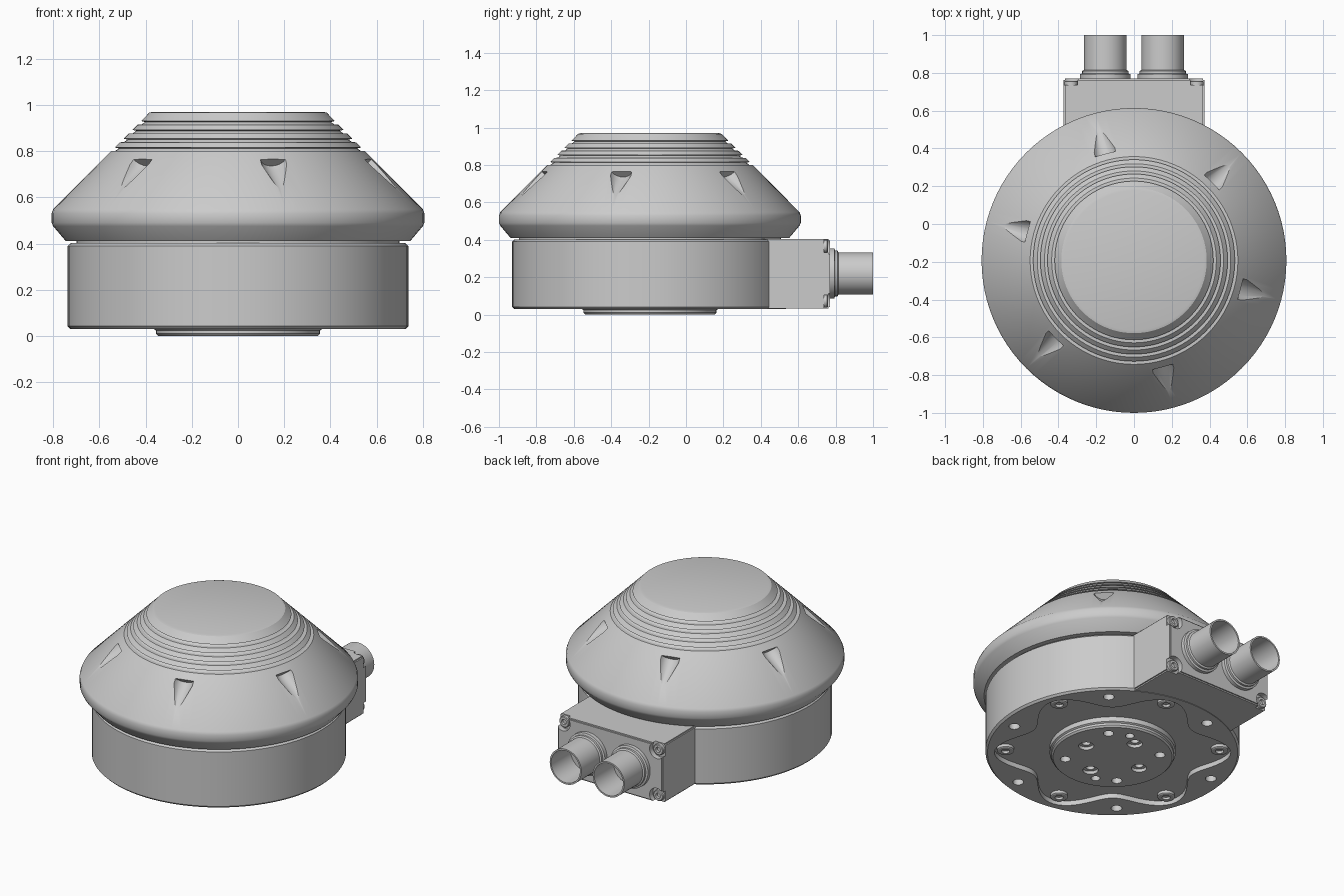
import bpy, bmesh
from math import sin, cos, pi, radians
from mathutils import Vector

if "Cube" in bpy.data.objects:
    bpy.data.objects.remove(bpy.data.objects["Cube"])

CY = -0.193  # axis of the round body


def obj_from_bm(name, bm):
    bmesh.ops.recalc_face_normals(bm, faces=bm.faces)
    me = bpy.data.meshes.new(name)
    bm.to_mesh(me)
    bm.free()
    ob = bpy.data.objects.new(name, me)
    bpy.context.collection.objects.link(ob)
    return ob


def lathe(name, profile, loc=(0, CY, 0), direction=(0, 0, 1), seg=96):
    """Closed solid turned from (radius, height) points, capped at both ends."""
    bm = bmesh.new()
    q = Vector(direction).to_track_quat('Z', 'Y')
    rings = [[bm.verts.new(q @ Vector((r * cos(2 * pi * i / seg), r * sin(2 * pi * i / seg), z)) + Vector(loc))
              for i in range(seg)] for r, z in profile]
    for a, b in zip(rings, rings[1:]):
        for i in range(seg):
            j = (i + 1) % seg
            bm.faces.new((a[i], a[j], b[j], b[i]))
    bm.faces.new(rings[0][::-1])
    bm.faces.new(rings[-1])
    return obj_from_bm(name, bm)


def join(name, obs):
    bpy.ops.object.select_all(action='DESELECT')
    for o in obs:
        o.select_set(True)
    bpy.context.view_layer.objects.active = obs[0]
    bpy.ops.object.join()
    obs[0].name = name
    return obs[0]


def boolean(ob, tool, op='DIFFERENCE'):
    m = ob.modifiers.new("bool", 'BOOLEAN')
    m.operation, m.object, m.solver = op, tool, 'EXACT'
    bpy.context.view_layer.objects.active = ob
    bpy.ops.object.modifier_apply(modifier=m.name)
    bpy.data.objects.remove(tool)


def polar(r, deg, z=0.0):
    return (r * cos(radians(deg)), CY + r * sin(radians(deg)), z)


def smooth(ob):
    bpy.ops.object.select_all(action='DESELECT')
    ob.select_set(True)
    bpy.context.view_layer.objects.active = ob
    bpy.ops.object.shade_smooth_by_angle(angle=radians(30))


# dome: rounded rim, conical flank, four grooves, flat top
dome_profile = [(0.70, 0.41), (0.745, 0.41), (0.80, 0.475), (0.807, 0.49), (0.807, 0.53), (0.80, 0.548)]
for k in range(4):
    z = 0.80 + 0.038 * k
    for dz, dr in ((0, 0), (0.001, -0.018), (0.012, -0.022), (0.016, 0)):
        dome_profile.append((1.35 - z - dz + dr, z + dz))
dome_profile += [(0.395, 0.955), (0.385, 0.966), (0.37, 0.97)]
dome = lathe("dome_cover", dome_profile)

# six tapered pockets on the flank
pockets = []
for k in range(6):
    a = 45 + 60 * k
    d = (cos(radians(a)), sin(radians(a)), -1)
    pockets.append(lathe("pocket", [(0.06, -0.11), (0.06, -0.08), (0.003, 0.13)],
                         polar(0.675, a, 0.70), d, 20))
boolean(dome, join("pockets", pockets))
smooth(dome)

# round base with the connector box merged in
base = lathe("base_housing", [(0.725, 0.03), (0.737, 0.042), (0.737, 0.39), (0.725, 0.402),
                              (0.70, 0.402), (0.70, 0.42)])
bm = bmesh.new()
bmesh.ops.create_cube(bm, size=1)
for v in bm.verts:
    v.co = (v.co.x * 0.745, 0.485 + v.co.y * 0.57, 0.2185 + v.co.z * 0.373)
bmesh.ops.bevel(bm, geom=bm.edges[:], offset=0.008, segments=2, affect='EDGES')
boolean(base, obj_from_bm("connector_box", bm), 'UNION')

# lobed recess under the base
bm = bmesh.new()
low, high = [], []
for i in range(144):
    t = 2 * pi * i / 144
    r = 0.605 + 0.08 * cos(6 * (t - radians(20)))
    low.append(bm.verts.new((r * cos(t), CY + r * sin(t), 0.0)))
    high.append(bm.verts.new((r * cos(t), CY + r * sin(t), 0.06)))
for i in range(144):
    j = (i + 1) % 144
    bm.faces.new((low[i], low[j], high[j], high[i]))
bm.faces.new(low[::-1])
bm.faces.new(high)
boolean(base, obj_from_bm("recess", bm))

# mounting holes and the corner notches of the box
cutters = [lathe("hole", [(0.032, -0.02), (0.032, 0.15)], polar(0.645, 48 + 60 * k), seg=20) for k in range(6)]
for sx in (-1, 1):
    for z in (0.072, 0.365):
        cutters.append(lathe("notch", [(0.052, 0), (0.052, 0.1)], (sx * 0.333, 0.737, z), (0, 1, 0), 24))
boolean(base, join("holes", cutters))
smooth(base)

# screws in the lobes and in the box corners
screw = [(0.05, 0), (0.05, 0.018), (0.044, 0.022), (0.024, 0.022), (0.022, 0.008)]
for k in range(6):
    smooth(lathe("base_screw", screw, polar(0.62, 20 + 60 * k, 0.061), (0, 0, -1), 24))
for sx in (-1, 1):
    for z in (0.072, 0.365):
        smooth(lathe("box_screw", [(r * 0.7, h) for r, h in screw],
                     (sx * 0.333, 0.736, z), (0, 1, 0), 20))

# output flange with bolt and pin holes
flange = lathe("output_flange", [(0.345, 0.0), (0.355, 0.01), (0.355, 0.024), (0.365, 0.03), (0.365, 0.07)])
cutters = []
for k in range(4):
    cutters.append(lathe("bolt", [(0.045, -0.02), (0.045, 0.02), (0.025, 0.02), (0.025, 0.05)],
                         polar(0.20, 90 * k), seg=20))
    cutters.append(lathe("bore", [(0.03, -0.02), (0.03, 0.05)], polar(0.275, 45 + 90 * k), seg=20))
for a in (72, 252):
    cutters.append(lathe("pin", [(0.026, -0.02), (0.026, 0.05)], polar(0.265, a), seg=20))
boolean(flange, join("flange_holes", cutters))
smooth(flange)

# two hollow connector sockets with collars
for side, sx in (("left", -1), ("right", 1)):
    smooth(lathe(side + "_connector",
                 [(0.134, 0), (0.134, 0.028), (0.122, 0.032), (0.122, 0.045), (0.112, 0.05), (0.112, 0.235),
                  (0.102, 0.235), (0.10, 0.04)], (sx * 0.152, 0.765, 0.22), (0, 1, 0), 48))
